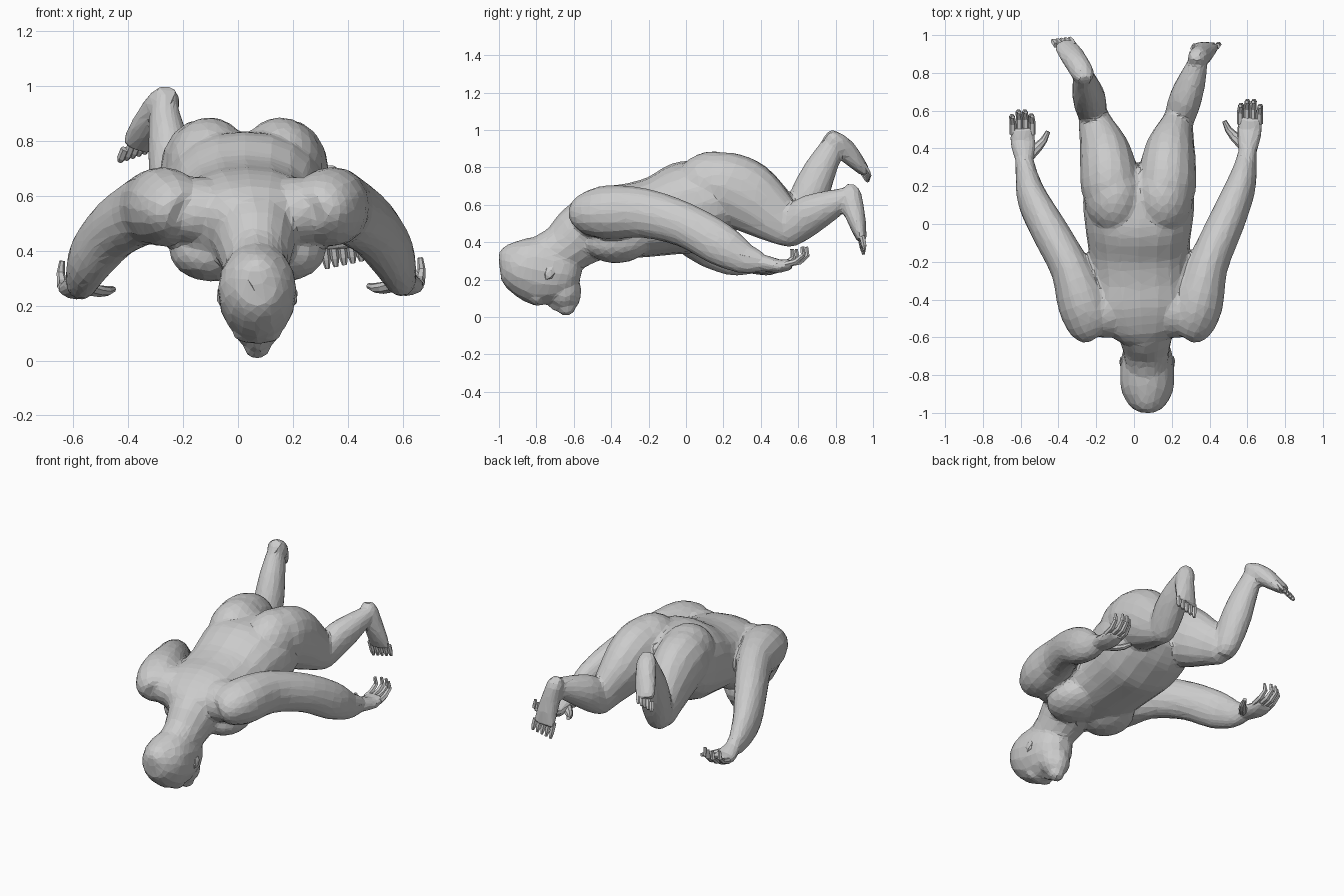
import bpy, bmesh, math
from mathutils import Vector, Matrix

X = Vector((1, 0, 0))
skin_parts = []


def finish(name, bm, skin=True):
    bmesh.ops.recalc_face_normals(bm, faces=bm.faces)
    me = bpy.data.meshes.new(name)
    bm.to_mesh(me)
    bm.free()
    if skin:
        skin_parts.append(me)
    else:
        ob = bpy.data.objects.new(name, me)
        bpy.context.collection.objects.link(ob)


def spline(pts, steps):
    # Catmull-Rom through position and radii together
    out = []
    for i in range(len(pts) - 1):
        p = [pts[max(0, min(len(pts) - 1, i + k))] for k in (-1, 0, 1, 2)]
        for s in range(steps):
            t = s / steps
            out.append([0.5 * (2 * b + (c - a) * t + (2 * a - 5 * b + 4 * c - d) * t * t
                               + (3 * b - a - 3 * c + d) * t ** 3) for a, b, c, d in zip(*p)])
    out.append(list(pts[-1]))
    return out


def tube(name, pts, sides=16, steps=3, power=1.0, skin=True):
    # points are x, y, z, half width, half depth
    pts = spline(pts, steps)
    bm = bmesh.new()
    rings = []
    for i, p in enumerate(pts):
        a, b = pts[max(0, i - 1)], pts[min(len(pts) - 1, i + 1)]
        t = (Vector(b[:3]) - Vector(a[:3])).normalized()
        u = (X - t * X.dot(t)).normalized()
        v = t.cross(u)
        ring = []
        for k in range(sides):
            an = 2 * math.pi * k / sides
            c, s = math.cos(an), math.sin(an)
            c = math.copysign(abs(c) ** power, c)
            s = math.copysign(abs(s) ** power, s)
            ring.append(bm.verts.new(Vector(p[:3]) + u * c * p[3] + v * s * p[4]))
        rings.append(ring)
    for r, q in zip(rings, rings[1:]):
        for k in range(sides):
            j = (k + 1) % sides
            bm.faces.new((r[k], r[j], q[j], q[k]))
    bm.faces.new(rings[0])
    bm.faces.new(rings[-1])
    finish(name, bm, skin)


def blob(name, loc, size, tilt=0.0, skin=True):
    bm = bmesh.new()
    m = Matrix.Translation(loc) @ Matrix.Rotation(tilt, 4, 'X') @ Matrix.Diagonal((*size, 1))
    bmesh.ops.create_icosphere(bm, subdivisions=3 if skin else 1, radius=1, matrix=m)
    finish(name, bm, skin)


# Torso, shoulders to hips
tube("torso", [
    (.05, -.62, .47, .10, .08), (.045, -.55, .50, .20, .14), (.035, -.44, .51, .26, .185),
    (.03, -.30, .515, .26, .20), (.025, -.15, .54, .265, .215), (.025, 0, .585, .285, .248),
    (.025, .12, .615, .295, .225), (.025, .22, .635, .27, .19), (.025, .31, .65, .18, .12)],
    sides=20, power=.88)

# Chest muscles, shoulder bridges and buttocks
for s in (-1, 1):
    blob("chest", (.035 + s * .13, -.36, .40), (.155, .175, .112), .1)
    blob("shoulder", (.035 + s * .18, -.46, .545), (.16, .145, .125), .15)
    blob("buttock", (.025 + s * .13, .15, .70), (.16, .21, .187), -.05)

# Neck and head
tube("neck", [(.05, -.44, .50, .17, .17), (.06, -.55, .445, .155, .17),
              (.065, -.66, .36, .125, .14), (.07, -.78, .30, .115, .13)])
tube("head", [(.07, -1.0, .30, .03, .035), (.07, -.97, .298, .085, .095), (.07, -.89, .275, .135, .153),
              (.07, -.79, .25, .143, .185), (.07, -.69, .235, .133, .165), (.07, -.61, .22, .10, .12),
              (.07, -.565, .21, .04, .05)])
blob("jaw", (.07, -.655, .14), (.095, .09, .10))
blob("chin", (.07, -.605, .13), (.06, .045, .085))
blob("mouth", (.07, -.64, .055), (.05, .05, .05))
blob("nose", (.07, -.69, .06), (.028, .06, .03), -.45)
blob("brow", (.07, -.80, .095), (.09, .04, .035), -.3)
for s in (-1, 1):
    blob("ear", (.07 + s * .136, -.73, .235), (.012, .03, .04), -.5, False)

# Arms and hands; the far arm is mirrored, narrower at the shoulder and shorter
for s in (1, -1):
    def place(p):
        if s > 0:
            return p
        t = min(1, max(0, (p[1] + .4) / .6))
        return (.068 - .045 * t - p[0], p[1] - .055 * t, p[2] - .012 * t, *p[3:])

    tube("arm", [place(p) for p in [
        (.265, -.585, .54, .07, .06), (.29, -.545, .55, .12, .11), (.335, -.42, .56, .138, .145),
        (.39, -.22, .555, .108, .132), (.485, 0, .49, .098, .118), (.56, .18, .39, .082, .115),
        (.59, .31, .315, .06, .085), (.605, .40, .297, .047, .055)]])
    tube("palm", [place(p) for p in [
        (.60, .36, .30, .04, .045), (.605, .43, .285, .058, .045), (.612, .50, .272, .068, .037),
        (.617, .565, .285, .062, .028)]])
    tube("thumb", [place(p) for p in [
        (.575, .42, .275, .03, .025), (.53, .465, .265, .026, .022), (.50, .50, .265, .019, .018),
        (.478, .545, .272, .012, .011)]], sides=8, steps=1, skin=False)
    for k in range(4):
        x = .562 + k * .034
        e = (-.01, .01, .01, -.015)[k]
        tube("finger", [place(p) for p in [
            (x, .53, .28, .018, .017), (x, .60 + e, .295, .018, .016),
            (x + .005, .64 + e, .33, .015, .014), (x, .635 + e, .375, .010, .009)]],
            sides=6, steps=1, skin=False)

# Legs
tube("thigh_right", [
    (.15, .02, .68, .09, .10), (.162, .10, .70, .13, .15), (.17, .19, .70, .158, .185),
    (.180, .30, .658, .15, .192), (.195, .40, .59, .13, .17), (.222, .50, .51, .093, .13),
    (.235, .56, .455, .073, .095), (.24, .59, .43, .04, .05)])
tube("thigh_left", [
    (-.10, .02, .68, .09, .10), (-.115, .10, .70, .13, .15), (-.122, .19, .70, .158, .185),
    (-.137, .30, .662, .15, .192), (-.16, .40, .60, .13, .17), (-.195, .50, .535, .098, .13),
    (-.217, .57, .48, .078, .095), (-.222, .60, .46, .045, .05)])
tube("calf_right", [
    (.23, .49, .43, .05, .05), (.235, .54, .455, .075, .09), (.265, .64, .535, .087, .108),
    (.30, .74, .585, .078, .09), (.33, .83, .625, .058, .065), (.345, .89, .65, .045, .05)])
tube("calf_left", [
    (-.215, .57, .43, .05, .05), (-.22, .59, .49, .075, .09), (-.235, .655, .64, .087, .102),
    (-.25, .71, .77, .078, .09), (-.265, .765, .88, .06, .07), (-.27, .785, .95, .045, .05)])


def foot(name, pts, toe, spread):
    # foot body plus a row of toes fanned across its end
    tube(name, pts)
    end, toe = Vector(pts[-1][:3]), Vector(toe)
    for k in range(5):
        off = spread * (k - 2)
        d = toe * (1 - .09 * k)
        a, b, c = end + off - toe * .3, end + off + d * .55, end + off + d
        tube("toe", [(*a, .016, .016), (*b, .016, .015), (*c, .009, .008)], sides=6, steps=1, skin=False)


foot("foot_right", [
    (.325, .895, .705, .03, .03), (.335, .885, .665, .052, .052), (.355, .895, .58, .058, .058),
    (.37, .92, .49, .068, .045), (.38, .94, .41, .074, .026)], (.01, .015, -.075), Vector((.032, .003, 0)))
foot("foot_left", [
    (-.26, .76, .985, .035, .025), (-.27, .795, .945, .06, .052), (-.305, .855, .89, .063, .058),
    (-.34, .91, .83, .065, .045), (-.37, .955, .78, .058, .03)], (-.02, .03, -.05), Vector((-.024, 0, -.012)))

# Fuse the skin parts into one faceted body
bm = bmesh.new()
for me in skin_parts:
    bm.from_mesh(me)
    bpy.data.meshes.remove(me)
mesh = bpy.data.meshes.new("body")
bm.to_mesh(mesh)
bm.free()
body = bpy.data.objects.new("body", mesh)
bpy.context.collection.objects.link(body)
fuse = body.modifiers.new("fuse", 'REMESH')
fuse.mode, fuse.voxel_size = 'VOXEL', .012
soften = body.modifiers.new("soften", 'SMOOTH')
soften.factor, soften.iterations = .5, 6
facet = body.modifiers.new("facet", 'DECIMATE')
facet.ratio = .06
bpy.context.view_layer.update()
result = bpy.data.meshes.new_from_object(body.evaluated_get(bpy.context.evaluated_depsgraph_get()))
body.modifiers.clear()
body.data = result
for poly in result.polygons:
    poly.use_smooth = False
